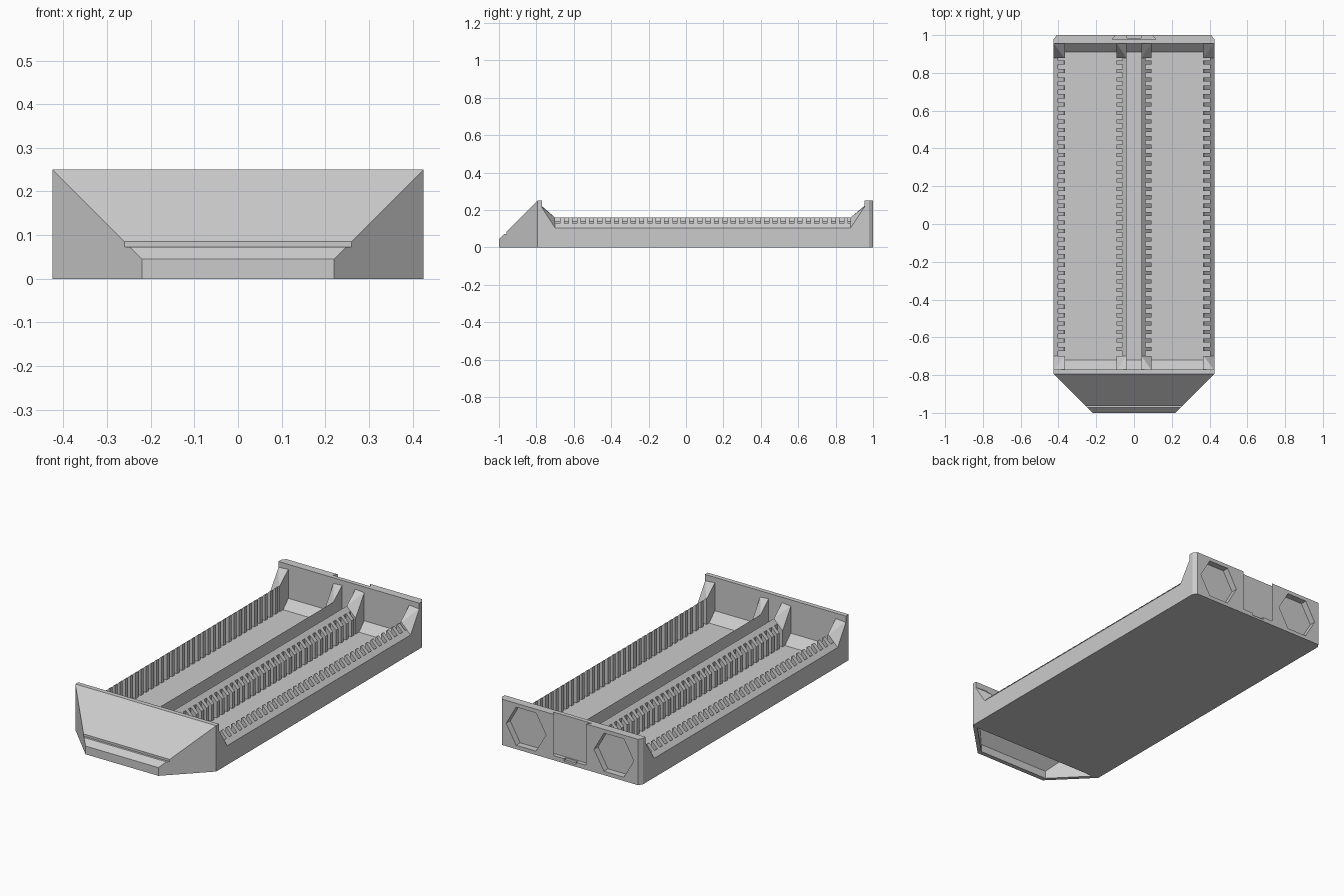
import bpy, bmesh
from mathutils import Vector
from math import cos, sin, pi

cube = bpy.data.objects.get("Cube")
if cube:
    bpy.data.objects.remove(cube, do_unlink=True)

grey = bpy.data.materials.new("light_grey_plastic")
grey.use_nodes = True
grey.diffuse_color = (0.6, 0.6, 0.6, 1)
grey.node_tree.nodes["Principled BSDF"].inputs["Base Color"].default_value = (0.6, 0.6, 0.6, 1)


def add_hull(bm, points):
    """Add one convex solid."""
    verts = [bm.verts.new(Vector(p)) for p in points]
    bmesh.ops.convex_hull(bm, input=verts)


def make(name, solids):
    """Object made from a list of convex point sets."""
    bm = bmesh.new()
    for points in solids:
        add_hull(bm, points)
    bmesh.ops.dissolve_limit(bm, angle_limit=0.01, verts=bm.verts, edges=bm.edges)
    bmesh.ops.recalc_face_normals(bm, faces=bm.faces)
    mesh = bpy.data.meshes.new(name)
    bm.to_mesh(mesh)
    bm.free()
    mesh.materials.append(grey)
    obj = bpy.data.objects.new(name, mesh)
    bpy.context.collection.objects.link(obj)
    return obj


def box(x0, x1, y0, y1, z0, z1):
    return [(x, y, z) for x in (x0, x1) for y in (y0, y1) for z in (z0, z1)]


def along_y(profile, y0, y1):
    return [(x, y, z) for y in (y0, y1) for x, z in profile]


def along_z(profile, z0, z1):
    return [(x, y, z) for z in (z0, z1) for x, y in profile]


def cut(obj, solids):
    """Carve each convex solid out of the object."""
    for points in solids:
        cutter = make("cutter", [points])
        cutter.hide_render = True
        mod = obj.modifiers.new("cut", "BOOLEAN")
        mod.operation = "DIFFERENCE"
        mod.solver = "EXACT"
        mod.object = cutter
        bpy.context.view_layer.objects.active = obj
        bpy.ops.object.modifier_apply(modifier=mod.name)
        bpy.data.objects.remove(cutter, do_unlink=True)


W, TOP, FRONT, BACK = 0.425, 0.25, -0.795, 1.0
RUN0, RUN1 = -0.70, 0.88          # straight part of the toothed walls
IN0, IN1 = -0.77, 0.955           # inner faces of the end walls

# Floor with the ramps at both ends
make("floor", [box(-W, W, FRONT, 0.96, 0, 0.02)])
make("front_ramp", [[(x, y, z) for x in (-0.41, 0.41)
                     for y, z in ((IN0, 0.01), (IN0, 0.068), (-0.72, 0.02), (-0.72, 0.01))]])
make("back_ramp", [[(x, y, z) for x in (-0.41, 0.41)
                    for y, z in ((IN1, 0.01), (IN1, 0.065), (0.91, 0.02), (0.91, 0.01))]])

# Toothed walls: backing strip, teeth and buttresses at each end
PITCH, TOOTH, COUNT = 0.0446, 0.022, 35
outer = dict(
    strip=[(W, 0), (W, 0.105), (0.402, 0.128), (0.402, 0)],
    tooth=[(0.404, 0), (0.404, 0.126), (0.37, 0.16), (0.365, 0.16), (0.365, 0)],
    end=[(W, 0), (W, 0.105), (0.37, 0.16), (0.365, 0.16), (0.365, 0)],
    high=[(W, 0), (W, 0.22), (0.365, 0.225), (0.365, 0)])
inner = dict(
    strip=[(0.04, 0), (0.04, 0.16), (0.062, 0.138), (0.062, 0)],
    tooth=[(0.06, 0), (0.06, 0.14), (0.093, 0.107), (0.093, 0)],
    end=[(0.04, 0), (0.04, 0.16), (0.093, 0.107), (0.093, 0)],
    high=[(0.04, 0), (0.04, 0.225), (0.093, 0.22), (0.093, 0)])

for label, shape in (("side_wall", outer), ("middle_rib", inner)):
    for side, s in (("left", 1), ("right", -1)):
        p = {key: [(s * x, z) for x, z in pts] for key, pts in shape.items()}
        make(f"{side}_{label}", [along_y(p["strip"], RUN0, RUN1)])
        centres = [0.855 - PITCH * i for i in range(COUNT)]
        make(f"{side}_{label}_teeth",
             [along_y(p["tooth"], y - TOOTH / 2, y + TOOTH / 2) for y in centres])
        for end, y0, y1 in (("front", RUN0, -0.775), ("back", RUN1, 0.957)):
            make(f"{side}_{label}_{end}_buttress",
                 [[(x, y0, z) for x, z in p["end"]] + [(x, y1, z) for x, z in p["high"]]])

# Front wall
make("front_wall", [box(-W, W, FRONT, IN0, 0, TOP)])


# Hollow tapered pull, open underneath, with a thin groove across its slope
def taper(y0, x0, z0, y1, x1, z1, base):
    return [(s * x, y, z) for y, x, h in ((y0, x0, z0), (y1, x1, z1))
            for s in (-1, 1) for z in (base, h)]


pull = make("front_pull", [taper(FRONT, W, TOP, -1, 0.22, 0.045, 0)])
cut(pull, [taper(-0.80, 0.39, 0.217, -0.975, 0.217, 0.042, -0.05),
           [(x, y, z) for x in (-0.5, 0.5)
            for y, z in ((-1.1, 0.073), (-0.96, 0.073), (-0.96, 0.086), (-1.1, 0.086))]])

# Back wall with chamfered corners
half = [(W, IN1), (W, 0.978), (0.41, BACK)]
back_wall = make("back_wall", [along_z(half + [(-x, y) for x, y in half], 0, TOP)])


# Hexagonal pockets, dovetail slot open at the top, and a small notch below it
def hexagon(cx, r):
    ring = [(cx + r * cos(i * pi / 3), 0.125 + r * sin(i * pi / 3)) for i in range(6)]
    return along_y(ring, 0.965, 1.05)


dovetail = [(0.115, 0.978), (-0.115, 0.978), (-0.095, 1.002), (0.095, 1.002)]
cut(back_wall, [hexagon(0.265, 0.12), hexagon(-0.265, 0.12),
                along_z(dovetail, 0.025, 0.3),
                box(-0.037, 0.037, 0.985, 1.05, 0.012, 0.05)])
